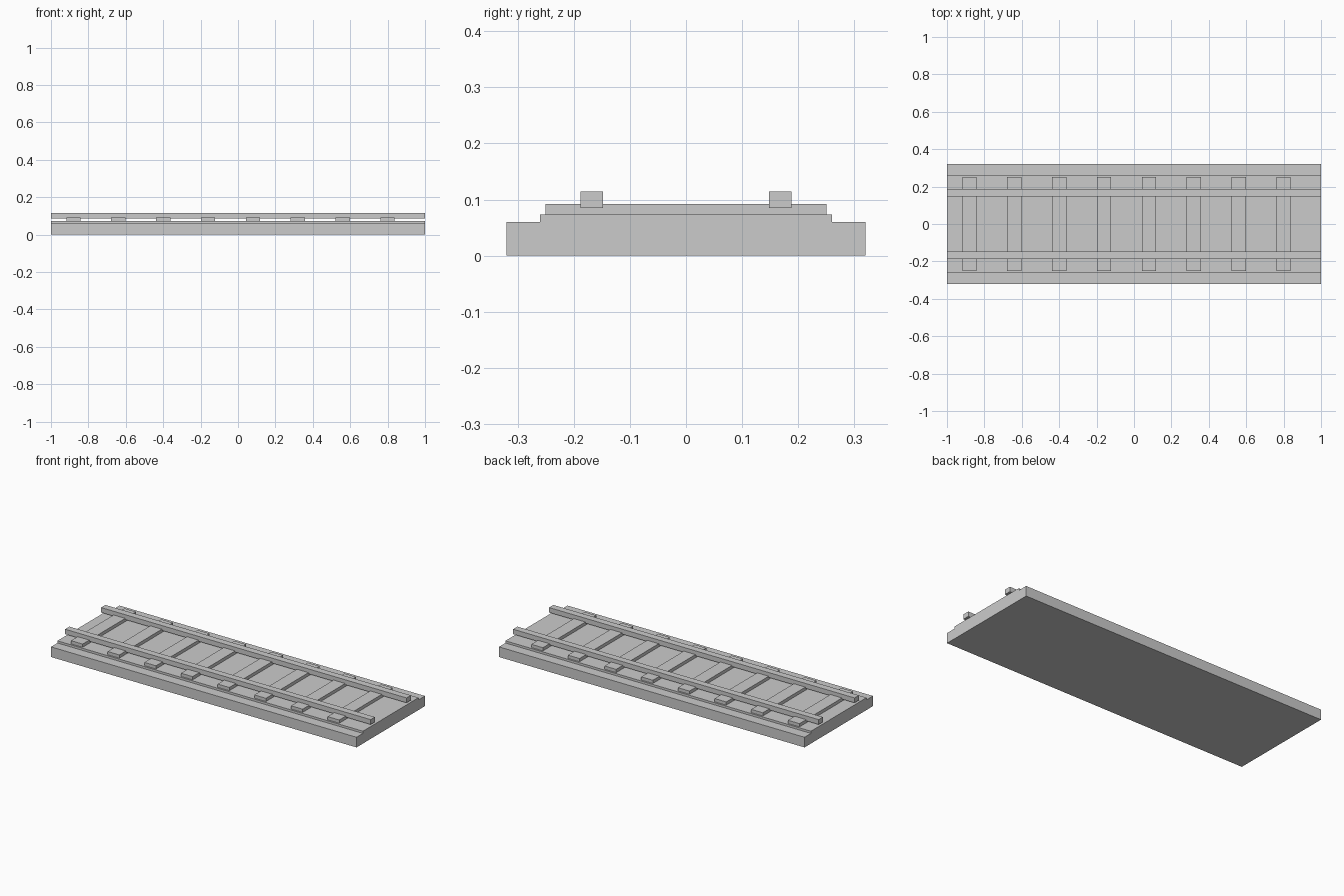
import bpy

old = bpy.data.objects.get("Cube")
if old:
    bpy.data.objects.remove(old, do_unlink=True)

# Single plain grey
grey = bpy.data.materials.new("plain grey")
grey.use_nodes = True
colour = (0.6, 0.6, 0.6, 1)
grey.diffuse_color = colour
grey.node_tree.nodes["Principled BSDF"].inputs["Base Color"].default_value = colour


def box(name, x, y, z):
    """Add a flat-shaded box from (low, high) ranges along each axis."""
    ranges = (x, y, z)
    bpy.ops.mesh.primitive_cube_add(size=1, location=[(a + b) / 2 for a, b in ranges])
    ob = bpy.context.object
    ob.name = name
    ob.scale = [b - a for a, b in ranges]
    bpy.ops.object.transform_apply(location=False, rotation=False, scale=True)
    ob.data.materials.append(grey)
    return ob


full = (-1, 1)

# Stepped bed
box("base_slab", full, (-0.32, 0.32), (0, 0.06))
box("ballast_layer", full, (-0.26, 0.26), (0.06, 0.073))

# Eight evenly spaced sleepers
for i in range(8):
    x = -0.88 + 0.24 * i
    box(f"sleeper_{i + 1}", (x - 0.038, x + 0.038), (-0.25, 0.25), (0.073, 0.092))

# Rails notched into the sleepers, clear of the ballast
for name, y in (("front_rail", -0.168), ("back_rail", 0.168)):
    box(name, full, (y - 0.02, y + 0.02), (0.085, 0.114))
